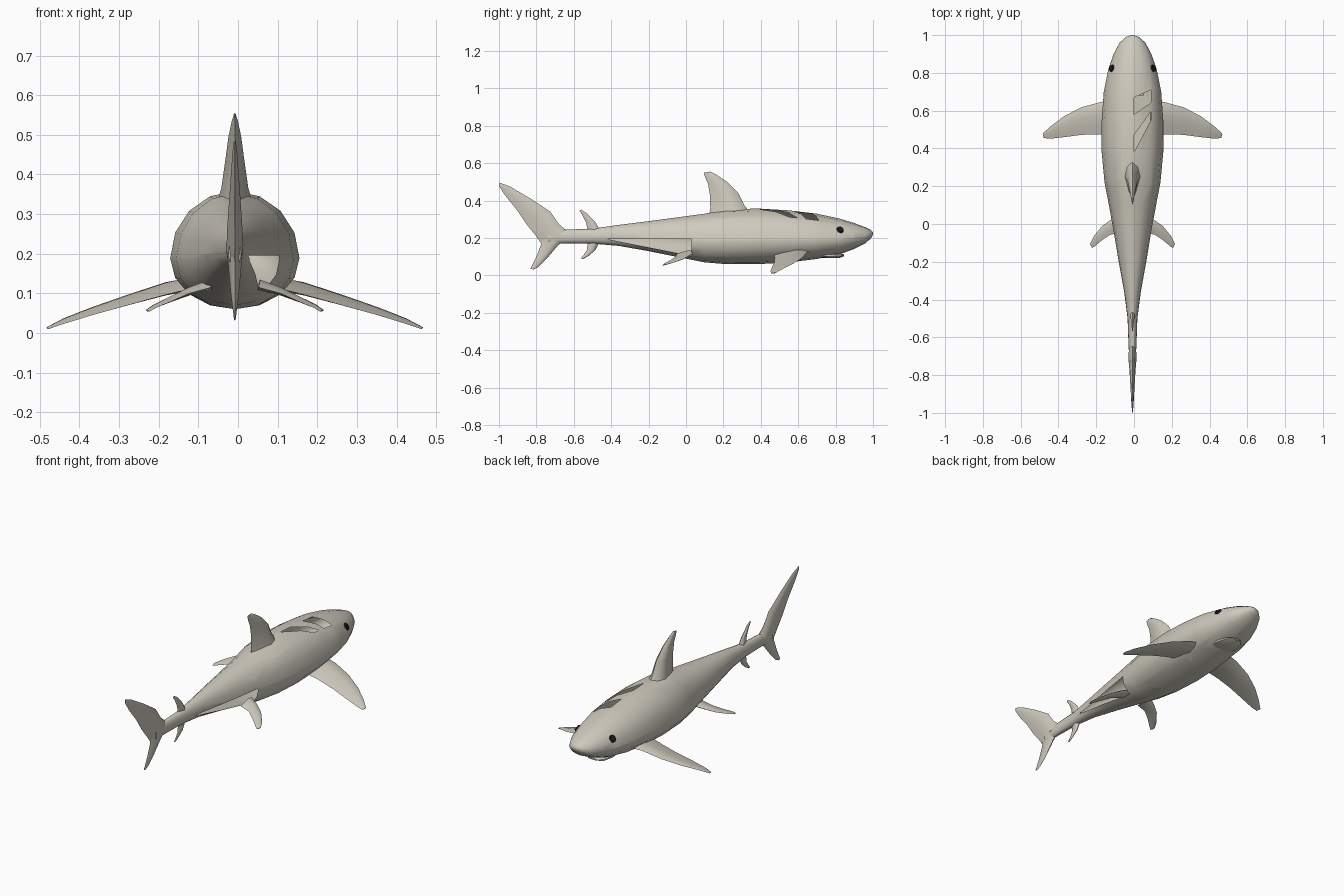
import bpy, bmesh, math
from mathutils import Vector

cube = bpy.data.objects.get("Cube")
if cube:
    bpy.data.objects.remove(cube)

CX = -0.008  # centre line of the body


def material(name, rgb, rough):
    m = bpy.data.materials.new(name)
    m.use_nodes = True
    m.diffuse_color = (*rgb, 1)
    b = m.node_tree.nodes["Principled BSDF"]
    b.inputs["Base Color"].default_value = (*rgb, 1)
    b.inputs["Roughness"].default_value = rough
    return m


skin = material("pale grey skin", (0.62, 0.59, 0.51), 0.7)
black = material("eye black", (0.01, 0.01, 0.01), 0.5)


def finish(bm, name, mat, angle=50):
    me = bpy.data.meshes.new(name)
    bm.to_mesh(me)
    bm.free()
    me.materials.append(mat)
    ob = bpy.data.objects.new(name, me)
    bpy.context.collection.objects.link(ob)
    bpy.ops.object.select_all(action="DESELECT")
    ob.select_set(True)
    bpy.context.view_layer.objects.active = ob
    bpy.ops.object.shade_smooth_by_angle(angle=math.radians(angle))
    return ob


def loft(rings):
    """Skin a list of equal rings and cap both ends."""
    bm = bmesh.new()
    rows = [[bm.verts.new(p) for p in r] for r in rings]
    n = len(rows[0])
    for a, b in zip(rows, rows[1:]):
        for i in range(n):
            j = (i + 1) % n
            bm.faces.new((a[i], a[j], b[j], b[i]))
    bm.faces.new(rows[0])
    bm.faces.new(rows[-1])
    bmesh.ops.recalc_face_normals(bm, faces=bm.faces)
    return bm


def oval(y, hw, top, bot, n=16):
    """Body cross-section, widest a little below its middle."""
    mid = bot + 0.43 * (top - bot)
    ring = []
    for i in range(n):
        t = math.tau * i / n
        c = math.cos(t)
        ring.append((CX + hw * math.sin(t), y, mid + c * ((top - mid) if c > 0 else (mid - bot))))
    return ring


def cut_opening(bm, planes):
    """Remove the part of the skin behind every (point, outward normal) plane."""
    planes = [(Vector(c), Vector(n)) for c, n in planes]
    for c, n in planes:
        bmesh.ops.bisect_plane(bm, geom=bm.verts[:] + bm.edges[:] + bm.faces[:],
                               plane_co=c, plane_no=n, dist=1e-5)
    gone = [f for f in bm.faces
            if all((f.calc_center_median() - c).dot(n) < 0 for c, n in planes)]
    bmesh.ops.delete(bm, geom=gone, context="FACES")


# Body: y, half width, top, bottom
body_bm = loft([oval(*s) for s in [
    (1.0, .008, .232, .218), (.99, .035, .242, .2), (.96, .068, .257, .172),
    (.9, .1, .28, .142), (.82, .128, .304, .112), (.7, .152, .33, .088),
    (.55, .163, .348, .07), (.38, .163, .358, .06), (.22, .148, .352, .06),
    (.1, .125, .33, .07), (-.05, .098, .31, .1), (-.2, .073, .29, .13),
    (-.36, .044, .27, .158), (-.5, .026, .25, .17), (-.64, .021, .245, .172),
    (-.74, .016, .24, .17)]])

# Openings in the back and flank on the +x side
back = [((0, 0, .2), (0, 0, -1)), ((0, 0, 0), (-1, 0, 0)), ((.09, 0, 0), (1, 0, 0))]
cut_opening(body_bm, back + [((0, .58, 0), (.7, -1, 0)), ((0, .67, 0), (-.45, 1, 0))])
cut_opening(body_bm, back + [((0, .38, 0), (1.9, -1, 0)), ((0, .47, 0), (-1.4, 1, 0))])
cut_opening(body_bm, [((0, 0, 0), (-1, 0, 0)), ((0, .03, 0), (0, 1, 0)),
                      ((0, 0, .195), (0, 0, 1)), ((0, 0, .11), (0, -.2, -1))])
body = finish(body_bm, "body", skin)

# Lower jaw
finish(loft([oval(y, w, t, b, 10) for y, w, t, b in [
    (.845, .03, .112, .103), (.82, .055, .12, .093), (.76, .07, .125, .092),
    (.68, .06, .12, .098)]]), "lower_jaw", skin)


def fin(name, stations, side=None):
    """Lens-section fin; station = leading point, trailing point, half thickness.
    Upright fins use (y, z) points, paired fins (x, y, z) points with a side."""
    rings = []
    for lead, trail, t in stations:
        if side:
            a, b = [Vector((CX + side * p[0], p[1], p[2])) for p in (lead, trail)]
            normal = Vector((.27 * side, 0, 1)).normalized()
        else:
            a, b = [Vector((CX, *p)) for p in (lead, trail)]
            normal = Vector((1, 0, 0))
        off = [(0, 0), (.15, .7), (.4, 1), (.75, .5), (1, 0),
               (.75, -.5), (.4, -1), (.15, -.7)]
        rings.append([a.lerp(b, u) + normal * (t * v) for u, v in off])
    finish(loft(rings), name, skin, 60)


fin("dorsal_fin", [
    ((.36, .32), (.12, .3), .05), ((.315, .37), (.13, .36), .034),
    ((.28, .44), (.128, .43), .024), ((.22, .5), (.118, .49), .016),
    ((.16, .54), (.102, .525), .008), ((.13, .555), (.095, .55), .002)])
fin("second_dorsal_fin", [
    ((-.455, .235), (-.525, .235), .014), ((-.485, .285), (-.535, .285), .009),
    ((-.53, .332), (-.555, .325), .005), ((-.56, .352), (-.57, .345), .002)])
fin("anal_fin", [
    ((-.46, .185), (-.525, .185), .014), ((-.485, .135), (-.53, .135), .009),
    ((-.52, .105), (-.548, .108), .005), ((-.55, .088), (-.562, .092), .002)])
fin("tail_upper_lobe", [
    ((-.62, .225), (-.78, .18), .021), ((-.68, .275), (-.805, .215), .02),
    ((-.725, .34), (-.85, .27), .016), ((-.83, .41), (-.9, .345), .011),
    ((-.94, .475), (-.965, .425), .006), ((-.998, .497), (-.998, .475), .002)])
fin("tail_lower_lobe", [
    ((-.62, .21), (-.785, .22), .02), ((-.685, .16), (-.775, .165), .016),
    ((-.74, .095), (-.8, .1), .01), ((-.79, .045), (-.822, .055), .004),
    ((-.815, .032), (-.832, .036), .002)])

# Paired fins
for side, word in ((1, "left"), (-1, "right")):
    fin(word + "_pectoral_fin", [
        ((.1, .66, .13), (.1, .47, .115), .02),
        ((.17, .645, .122), (.18, .475, .095), .015),
        ((.27, .618, .092), (.27, .472, .07), .011),
        ((.36, .572, .062), (.36, .46, .045), .008),
        ((.43, .52, .036), (.435, .452, .022), .005),
        ((.475, .48, .014), (.47, .455, .01), .002)], side)
    fin(word + "_pelvic_fin", [
        ((.06, .05, .125), (.06, -.05, .115), .014),
        ((.11, .025, .11), (.115, -.055, .1), .01),
        ((.16, -.01, .09), (.16, -.085, .08), .007),
        ((.205, -.065, .07), (.2, -.118, .063), .004),
        ((.225, -.105, .058), (.215, -.127, .054), .002)], side)

    # Eye: a thin disc lying on the skin
    hit, spot, normal, _ = body.ray_cast(Vector((side, .825, .245)), Vector((-side, 0, 0)))
    bm = bmesh.new()
    bmesh.ops.create_cone(bm, cap_ends=True, segments=10, radius1=.021,
                          radius2=.016, depth=.009)
    turn = normal.to_track_quat("Z", "Y").to_matrix().to_4x4()
    bmesh.ops.transform(bm, matrix=turn, verts=bm.verts)
    bmesh.ops.translate(bm, vec=spot + normal * .002, verts=bm.verts)
    finish(bm, word + "_eye", black, 30)
